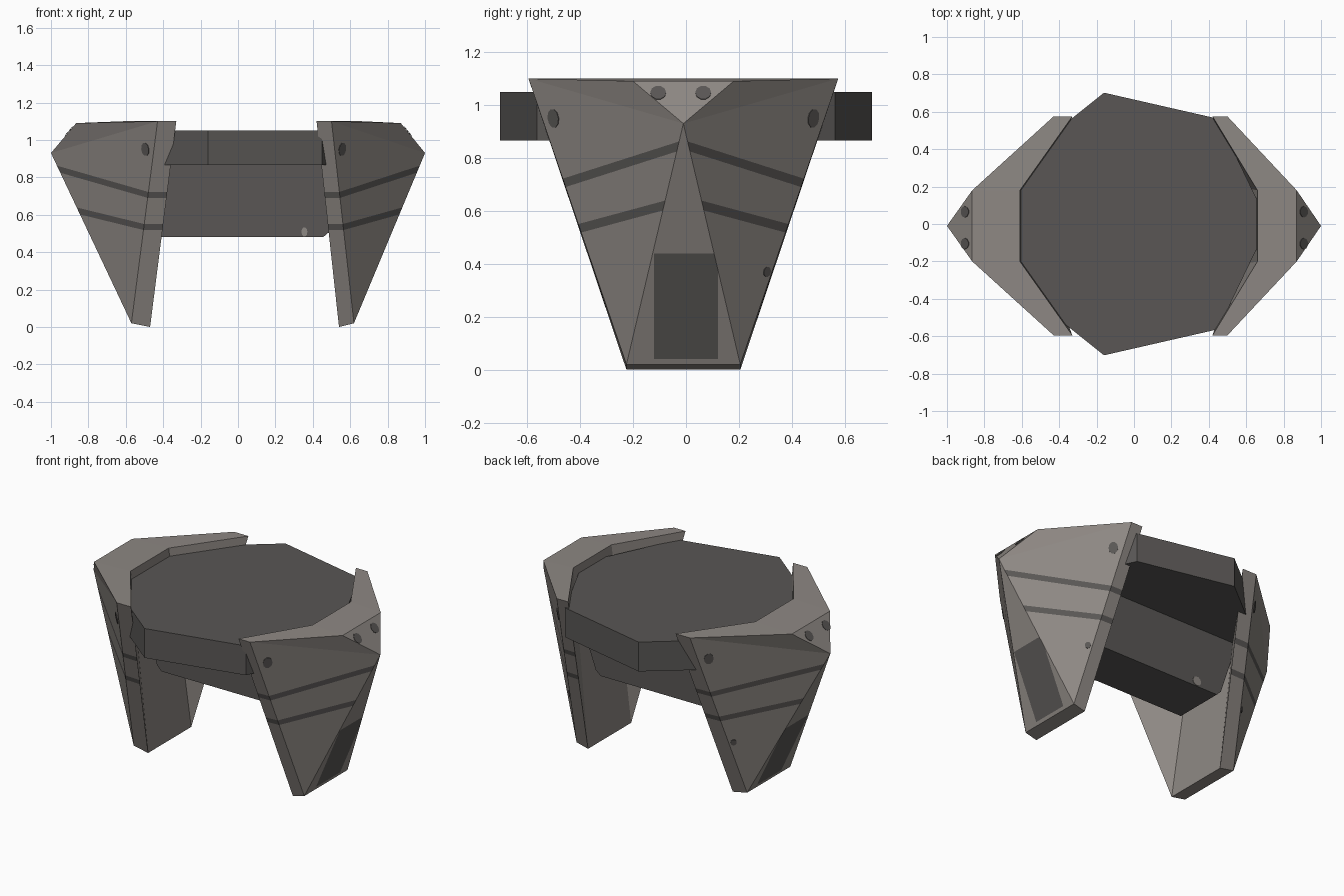
import bpy, bmesh, math
from mathutils import Vector
from mathutils.geometry import normal as plane_normal

if "Cube" in bpy.data.objects:
    bpy.data.objects.remove(bpy.data.objects["Cube"])


def material(name, rgb):
    m = bpy.data.materials.new(name)
    m.diffuse_color = (*rgb, 1)
    m.use_nodes = True
    m.node_tree.nodes["Principled BSDF"].inputs["Base Color"].default_value = m.diffuse_color
    return m


STONE = material("warm grey", (0.27, 0.246, 0.228))
DARK = material("dark grey", (0.100, 0.094, 0.090))
MID_Y = -0.01          # shells are centred slightly off y = 0


def finish(bm, name, mats):
    bmesh.ops.recalc_face_normals(bm, faces=bm.faces)
    me = bpy.data.meshes.new(name)
    bm.to_mesh(me)
    bm.free()
    for m in mats:
        me.materials.append(m)
    ob = bpy.data.objects.new(name, me)
    bpy.context.collection.objects.link(ob)
    return ob


def prism(name, outline, direction, mat):
    """Extrude a closed outline along a direction."""
    bm = bmesh.new()
    face = bm.faces.new([bm.verts.new(p) for p in outline])
    ext = bmesh.ops.extrude_face_region(bm, geom=[face], use_keep_orig=True)
    moved = [g for g in ext["geom"] if isinstance(g, bmesh.types.BMVert)]
    bmesh.ops.translate(bm, verts=moved, vec=direction)
    return finish(bm, name, [mat])


def spot(name, centre, normal, ry, rz, mat):
    """Thin oval mark lying just over a surface."""
    n = normal.normalized()
    u = Vector((0, 0, 1)).cross(n).normalized()
    v = n.cross(u)
    ring = []
    for i in range(10):
        a = math.tau * i / 10
        ring.append(centre + n * 0.001 + u * ry * math.cos(a) + v * rz * math.sin(a))
    return prism(name, ring, n * 0.003, mat)


def cut(bm, faces, point, normal):
    geom = set(faces)
    for f in faces:
        geom.update(f.edges)
        geom.update(f.verts)
    bmesh.ops.bisect_plane(bm, geom=list(geom), dist=1e-5, plane_co=point, plane_no=normal)


# (height at centre, slope) of the two painted bands
BANDS = [(0.85, 0.32), (0.64, 0.27)]
BAND_W = 0.0175
PANEL_Y, PANEL_Z = 0.12, (0.04, 0.44)


def shell(side, label, tip, top, corner, inner, mid, foot, foot_in):
    """One folded side shell; the x values are distances from the centre."""
    P = {"T": Vector((side * tip, MID_Y, 0.93))}
    for s in (-1, 1):
        for key, x, y, z in (("O", top, 0.19, 1.09), ("C", corner, 0.585, 1.10),
                             ("I", inner, 0.585, 1.10), ("M", mid, 0.19, 1.10),
                             ("B", foot, 0.215, 0.02), ("D", foot_in, 0.215, 0.0)):
            P[key, s] = Vector((side * x, MID_Y + s * y, z))
    bm = bmesh.new()
    V = {k: bm.verts.new(p) for k, p in P.items()}

    def face(*keys, tag=0):
        bm.faces.new([V[k] for k in keys]).material_index = tag

    face("T", ("B", -1), ("B", 1), tag=2)
    face("T", ("O", -1), ("O", 1))
    for a, b in ("OM", "MD", "DB"):
        face((a, -1), (a, 1), (b, 1), (b, -1))
    for s in (-1, 1):
        face("T", ("C", s), ("O", s))
        face("T", ("C", s), ("B", s), tag=1)
        face(("C", s), ("I", s), ("D", s), ("B", s), tag=1)
        face(("O", s), ("C", s), ("I", s), ("M", s))
        face(("I", s), ("M", s), ("D", s))

    # sloping bands on the outer faces and their edges
    for s in (-1, 1):
        for height, k in BANDS:
            for w in (-BAND_W, BAND_W):
                zone = [f for f in bm.faces if f.material_index == 1
                        and (f.calc_center_median().y - MID_Y) * s > 0]
                cut(bm, zone, (0, MID_Y, height + w), (0, k * s, 1))
    # dark panel low on the middle face
    for y in (-PANEL_Y, PANEL_Y):
        cut(bm, [f for f in bm.faces if f.material_index == 2], (0, y, 0), (0, 1, 0))
    for z in PANEL_Z:
        cut(bm, [f for f in bm.faces if f.material_index == 2], (0, 0, z), (0, 0, 1))
    for f in bm.faces:
        c = f.calc_center_median()
        dark = False
        if f.material_index == 1:
            dark = any(abs(c.z + k * abs(c.y - MID_Y) - h) < BAND_W for h, k in BANDS)
        elif f.material_index == 2:
            dark = abs(c.y) < PANEL_Y and PANEL_Z[0] < c.z < PANEL_Z[1]
        f.material_index = int(dark)
    finish(bm, label + "_shell", [STONE, DARK])

    # dark round marks: big ones near the corners, small ones on the tip
    def mark(name, tri, y, z, ry, rz):
        n = plane_normal(tri)
        if n.x * side < 0:
            n = -n
        t = tri[0]
        x = t.x - (n.y * (y - t.y) + n.z * (z - t.z)) / n.x
        spot(label + name, Vector((x, y, z)), n, ry, rz, DARK)

    for s, word in ((-1, "_front"), (1, "_back")):
        wing = [P["T"], P["C", s], P["B", s]]
        mark(word + "_wing_mark", wing, MID_Y + s * 0.49, 0.95, 0.028, 0.036)
        mark(word + "_tip_mark", [P["T"], P["O", -1], P["O", 1]],
             -0.02 + s * 0.085, 1.045, 0.03, 0.033)
    mark("_small_mark", [P["T"], P["C", 1], P["B", 1]], 0.305, 0.37, 0.018, 0.02)


shell(1, "right", 1.0, 0.87, 0.50, 0.42, 0.66, 0.62, 0.54)
shell(-1, "left", 1.0, 0.865, 0.43, 0.33, 0.61, 0.57, 0.47)

# seven-sided top slab
R = 0.72
prism("top_slab",
      [Vector((R * math.cos(math.tau * i / 7), R * math.sin(math.tau * i / 7), 0.865))
       for i in range(7)], Vector((0, 0, 0.185)), DARK)

# beam under the slab joining the shells
FRONT, BACK = -0.12, 0.20
beam = [(-0.45, 0.48), (0.455, 0.48), (0.49, 0.51), (0.62, 0.87), (-0.60, 0.87), (-0.48, 0.51)]
prism("cross_beam", [Vector((x, FRONT, z)) for x, z in beam],
      Vector((0, BACK - FRONT, 0)), DARK)
spot("beam_front_mark", Vector((0.355, FRONT, 0.508)), Vector((0, -1, 0)), 0.016, 0.026, STONE)
spot("beam_back_mark", Vector((-0.30, BACK, 0.512)), Vector((0, 1, 0)), 0.03, 0.03, STONE)
